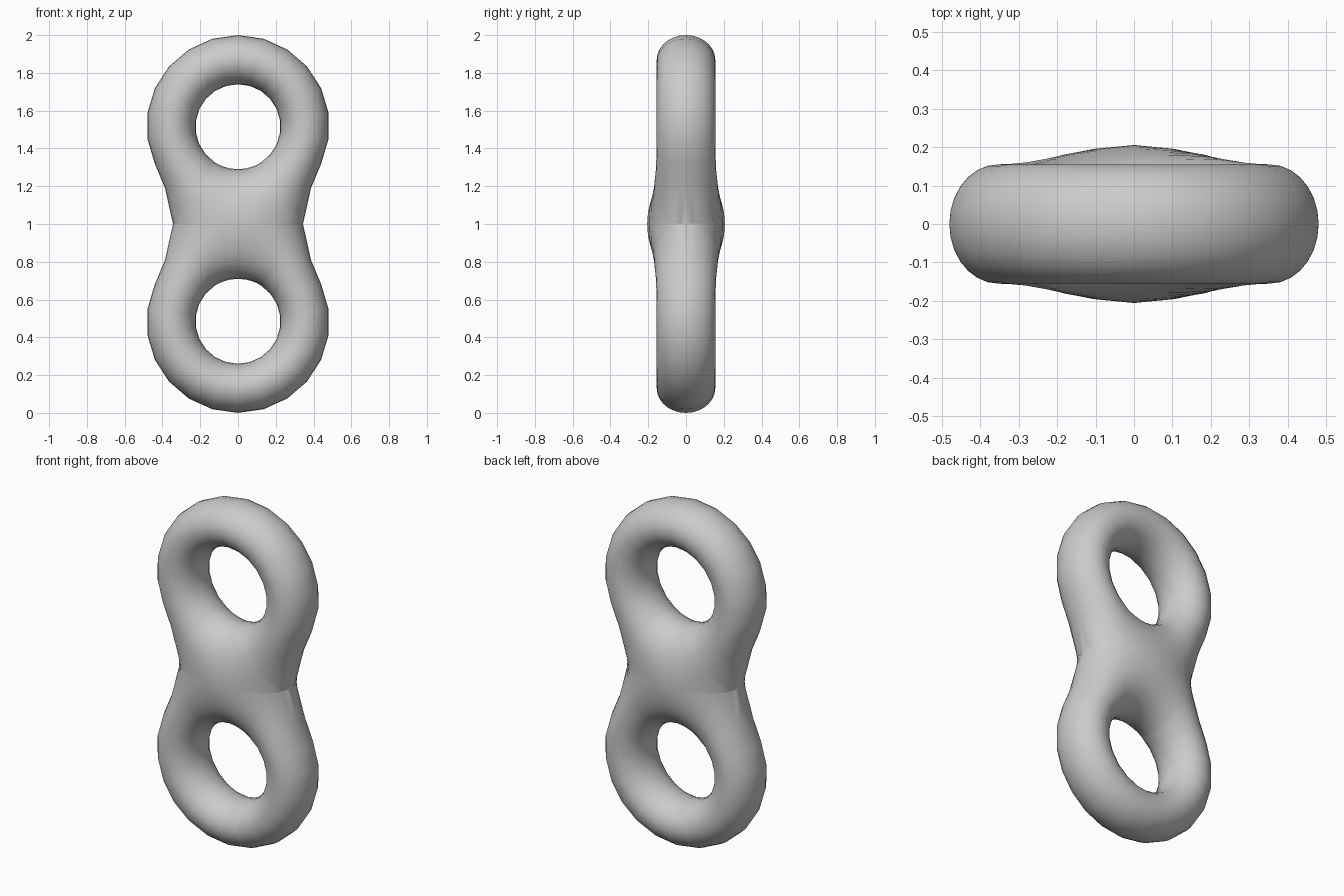
import bpy
import bmesh
import math

if "Cube" in bpy.data.objects:
    bpy.data.objects.remove(bpy.data.objects["Cube"])

HOLE_R, RING_R, CENTRE, WAIST = 0.225, 0.485, 0.515, 0.344
RING_SEGS, WAIST_SEGS, STEPS = 18, 10, 14


def edge_gap(x, z):
    """Distance in from the outer outline; z is measured up from the waist."""
    if z >= CENTRE:
        return RING_R - math.hypot(x, z - CENTRE)
    mid, amp = (RING_R + WAIST) / 2, (RING_R - WAIST) / 2
    return mid + amp * math.cos(math.pi * (CENTRE - z) / CENTRE) - abs(x)


def thickness(x, z):
    """Half depth of the body: elliptical between hole and outline."""
    gaps = [max(math.hypot(x, z - c) - HOLE_R, 1e-9) for c in (CENTRE, -CENTRE)]
    a = gaps[0] / (1 + (gaps[0] / gaps[1]) ** 4) ** 0.25
    b = max(edge_gap(x, z), 0)
    half = (a + b) / 2
    return 0.155 * math.sqrt(a * b) / half * (half / 0.13) ** 0.362


def outer_radius(angle):
    """Reach of a ray from the hole centre to the outline or waist plane."""
    lo, hi = HOLE_R, 0.8
    for _ in range(50):
        r = (lo + hi) / 2
        x, z = r * math.sin(angle), CENTRE - r * math.cos(angle)
        if z >= 0 and edge_gap(x, z) > 0:
            lo = r
        else:
            hi = r
    return lo


# Ray angles measured from straight down: waist fan, then the open ring
corner = math.atan2(WAIST, CENTRE)
angles = [math.atan2(WAIST * math.sin(math.pi * (i / WAIST_SEGS - 0.5)), CENTRE)
          for i in range(WAIST_SEGS)]
angles += [corner + (2 * math.pi - 2 * corner) * i / RING_SEGS
           for i in range(RING_SEGS)]

# Front and back skins of the upper loop
bm = bmesh.new()
for side in (-1, 1):
    rows = []
    for angle in angles:
        reach, row = outer_radius(angle), []
        for j in range(STEPS + 1):
            t = (1 - math.cos(math.pi * j / STEPS)) / 2
            r = HOLE_R + (reach - HOLE_R) * t
            x, z = r * math.sin(angle), CENTRE - r * math.cos(angle)
            row.append(bm.verts.new((x, side * thickness(x, z), z)))
        rows.append(row)
    for i, row in enumerate(rows):
        nxt = rows[(i + 1) % len(rows)]
        for j in range(STEPS):
            bm.faces.new((row[j], nxt[j], nxt[j + 1], row[j + 1]))

# Lower loop mirrored across the waist, then welded
copy = bmesh.ops.duplicate(bm, geom=bm.verts[:] + bm.edges[:] + bm.faces[:])
for v in copy["geom"]:
    if isinstance(v, bmesh.types.BMVert):
        v.co.z *= -1
bmesh.ops.remove_doubles(bm, verts=bm.verts[:], dist=0.0003)
bmesh.ops.recalc_face_normals(bm, faces=bm.faces[:])
bmesh.ops.translate(bm, verts=bm.verts[:], vec=(0, 0, 1))
for f in bm.faces:
    f.smooth = True

mesh = bpy.data.meshes.new("double_ring")
bm.to_mesh(mesh)
bm.free()
grey = bpy.data.materials.new("grey")
grey.diffuse_color = (0.6, 0.6, 0.6, 1)
grey.use_nodes = True
grey.node_tree.nodes["Principled BSDF"].inputs["Base Color"].default_value = grey.diffuse_color
mesh.materials.append(grey)
bpy.context.collection.objects.link(bpy.data.objects.new("double_ring", mesh))
